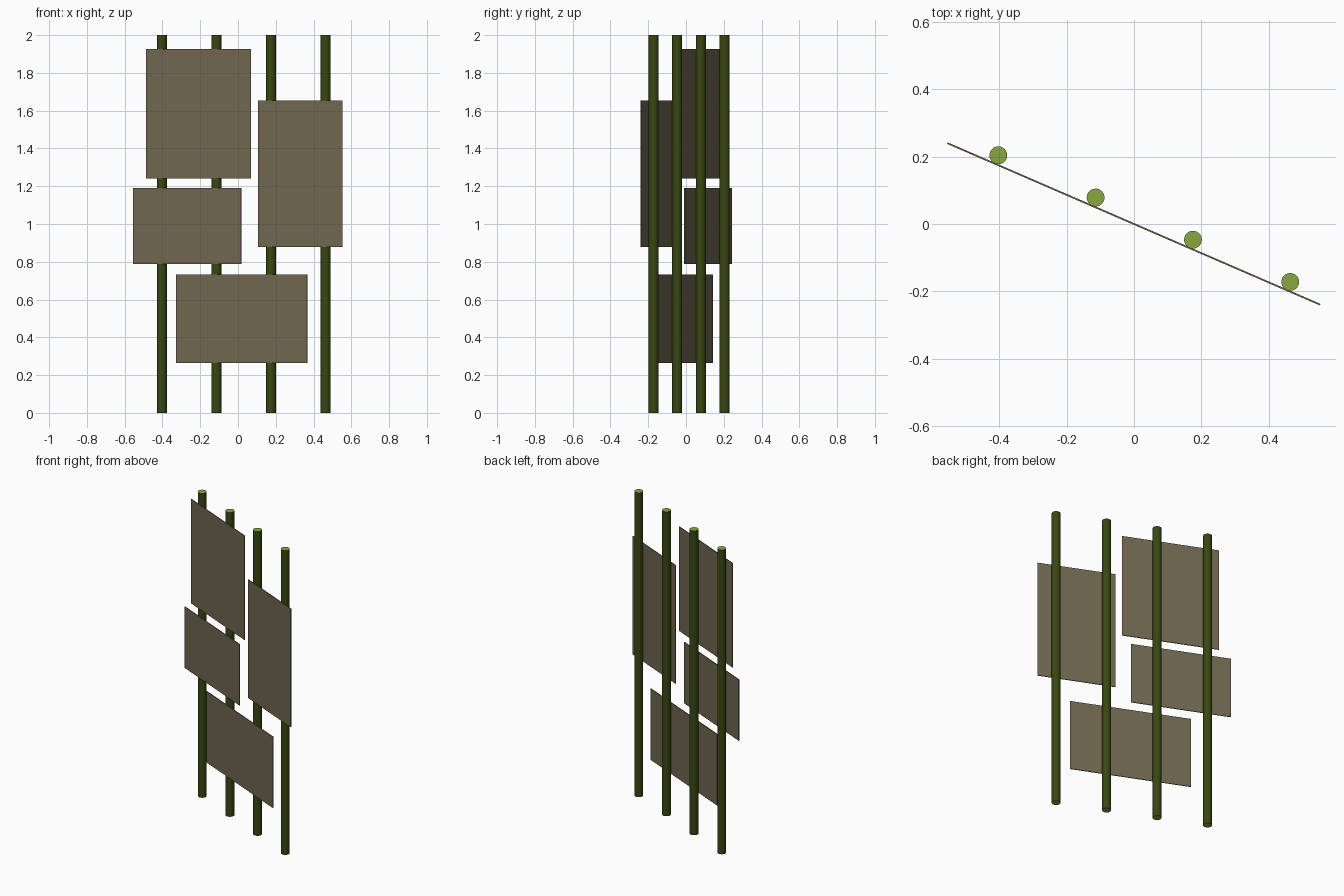
import bpy, math
from mathutils import Vector

if "Cube" in bpy.data.objects:
    bpy.data.objects.remove(bpy.data.objects["Cube"])

TILT = math.atan2(-0.240, 0.554)   # the whole screen is turned about z


def material(name, rgb):
    m = bpy.data.materials.new(name)
    m.diffuse_color = (*rgb, 1.0)
    m.use_nodes = True
    m.node_tree.nodes["Principled BSDF"].inputs["Base Color"].default_value = m.diffuse_color
    return m


dark_green = material("dark green", (0.040, 0.063, 0.006))
light_green = material("light green", (0.242, 0.386, 0.054))
taupe = material("taupe", (0.162, 0.136, 0.080))


# Round upright poles with pale cut ends
def pole(name, x, y, radius=0.0265, height=2.0):
    bpy.ops.mesh.primitive_cylinder_add(vertices=24, radius=radius, depth=height,
                                        location=(x, y, height / 2))
    ob = bpy.context.object
    ob.name = name
    ob.data.materials.append(dark_green)
    ob.data.materials.append(light_green)
    for face in ob.data.polygons:
        face.material_index = 1 if abs(face.normal.z) > 0.9 else 0
    bpy.ops.object.shade_smooth_by_angle(angle=math.radians(40))


# Thin flat boards, given by their front-view extents
def board(name, x0, x1, z0, z1, thickness=0.005):
    xc = (x0 + x1) / 2
    bpy.ops.mesh.primitive_cube_add(size=1, location=(xc, xc * math.tan(TILT), (z0 + z1) / 2),
                                    rotation=(0, 0, TILT))
    ob = bpy.context.object
    ob.name = name
    ob.scale = ((x1 - x0) / math.cos(TILT), thickness, z1 - z0)
    bpy.ops.object.transform_apply(location=False, rotation=False, scale=True)
    ob.data.materials.append(taupe)


first, last = Vector((-0.403, 0.204)), Vector((0.464, -0.172))
for i in range(4):
    p = first.lerp(last, i / 3)
    pole(f"pole_{i + 1}", p.x, p.y)

board("upper_left_board", -0.487, 0.069, 1.241, 1.926)
board("middle_left_board", -0.554, 0.017, 0.788, 1.190)
board("right_board", 0.106, 0.553, 0.877, 1.655)
board("lower_board", -0.327, 0.367, 0.265, 0.733)
